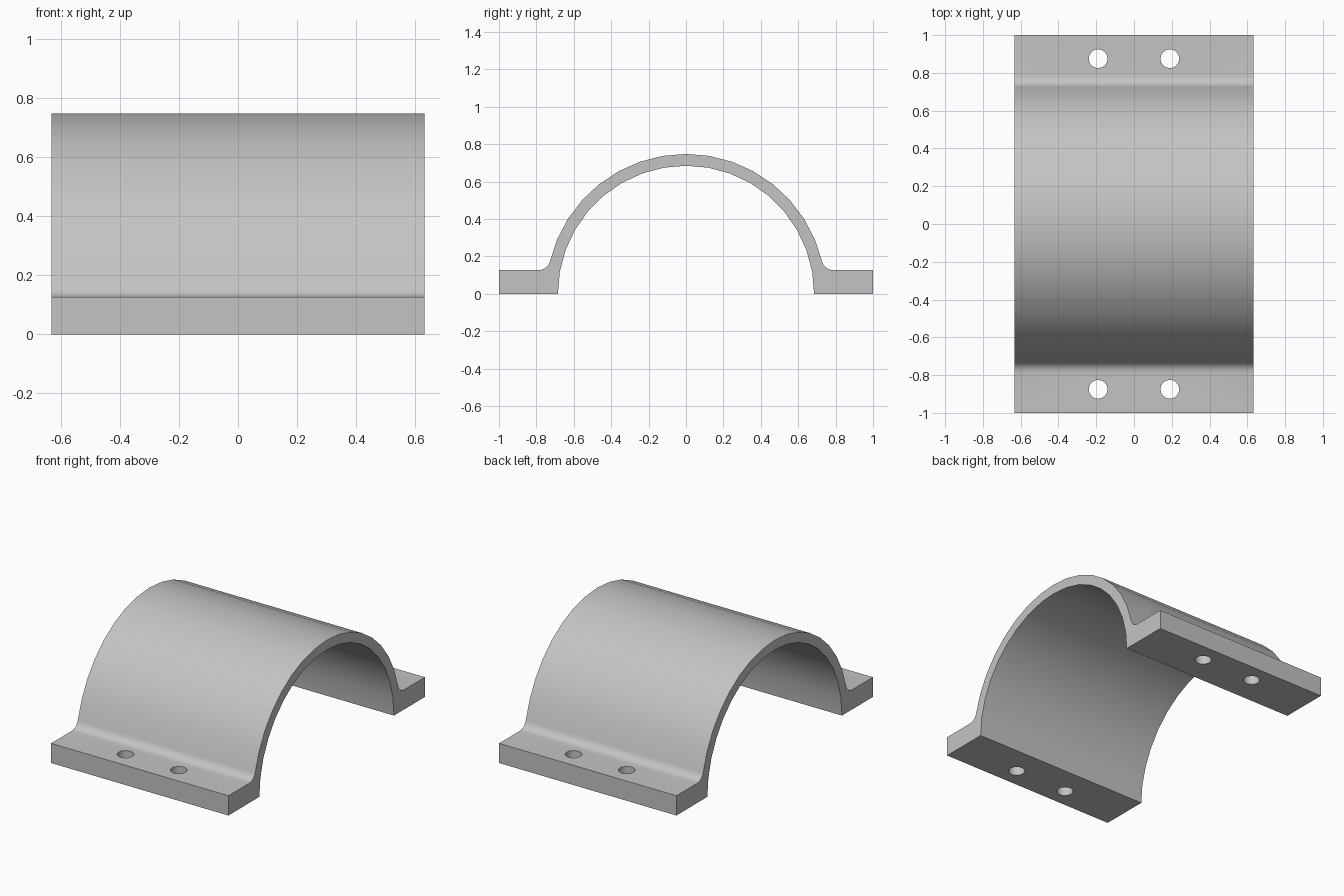
import bpy, bmesh
from math import pi, sin, cos, atan2, sqrt, radians

cube = bpy.data.objects.get("Cube")
if cube:
    bpy.data.objects.remove(cube, do_unlink=True)

HALF_LENGTH = 0.632
R_IN, R_OUT = 0.685, 0.748
FLANGE_TOP, FLANGE_END = 0.127, 1.0
FILLET = 0.06
HOLE_X, HOLE_Y, HOLE_R = 0.19, 0.875, 0.05

grey = bpy.data.materials.new("plain_grey")
grey.use_nodes = True
colour = (0.55, 0.55, 0.55, 1)
grey.diffuse_color = colour
grey.node_tree.nodes["Principled BSDF"].inputs["Base Color"].default_value = colour


def arc(cy, cz, r, a0, a1, n):
    angles = [a0 + (a1 - a0) * i / n for i in range(n + 1)]
    return [(cy + r * cos(a), cz + r * sin(a)) for a in angles]


def new_object(name, bm):
    bmesh.ops.recalc_face_normals(bm, faces=bm.faces)
    mesh = bpy.data.meshes.new(name)
    bm.to_mesh(mesh)
    bm.free()
    obj = bpy.data.objects.new(name, mesh)
    bpy.context.collection.objects.link(obj)
    return obj


# Cross-section: outer arch, fillets, flanges, inner arch
fz = FLANGE_TOP + FILLET
fy = sqrt((R_OUT + FILLET) ** 2 - fz ** 2)
tangent = atan2(fz, fy)
right_side = [(R_IN, 0), (FLANGE_END, 0), (FLANGE_END, FLANGE_TOP)]
right_side += arc(fy, fz, FILLET, -pi / 2, tangent - pi, 5)
left_side = [(-y, z) for y, z in reversed(right_side)]
outer = arc(0, 0, R_OUT, tangent, pi - tangent, 16)[1:-1]
inner = arc(0, 0, R_IN, pi, 0, 18)[1:-1]
profile = right_side + outer + left_side + inner

# Extrude the section along the length
bm = bmesh.new()
face = bm.faces.new([bm.verts.new((-HALF_LENGTH, y, z)) for y, z in profile])
ext = bmesh.ops.extrude_face_region(bm, geom=[face], use_keep_orig=True)
moved = [v for v in ext["geom"] if isinstance(v, bmesh.types.BMVert)]
bmesh.ops.translate(bm, verts=moved, vec=(2 * HALF_LENGTH, 0, 0))
clamp = new_object("saddle_clamp", bm)
clamp.data.materials.append(grey)

# Bolt hole cutter: four cylinders
bm = bmesh.new()
for sx in (-1, 1):
    for sy in (-1, 1):
        made = bmesh.ops.create_cone(bm, cap_ends=True, segments=16,
                                     radius1=HOLE_R, radius2=HOLE_R, depth=0.5)
        bmesh.ops.translate(bm, verts=made["verts"],
                            vec=(sx * HOLE_X, sy * HOLE_Y, FLANGE_TOP / 2))
cutter = new_object("bolt_hole_cutter", bm)
cutter.data.materials.append(grey)
cutter.hide_render = True

# Cut the holes, then smooth the curved faces
bpy.ops.object.select_all(action="DESELECT")
clamp.select_set(True)
bpy.context.view_layer.objects.active = clamp
cut = clamp.modifiers.new("bolt_holes", "BOOLEAN")
cut.operation, cut.solver, cut.object = "DIFFERENCE", "EXACT", cutter
bpy.ops.object.modifier_apply(modifier=cut.name)
bpy.data.objects.remove(cutter, do_unlink=True)
bpy.ops.object.shade_smooth_by_angle(angle=radians(30))
